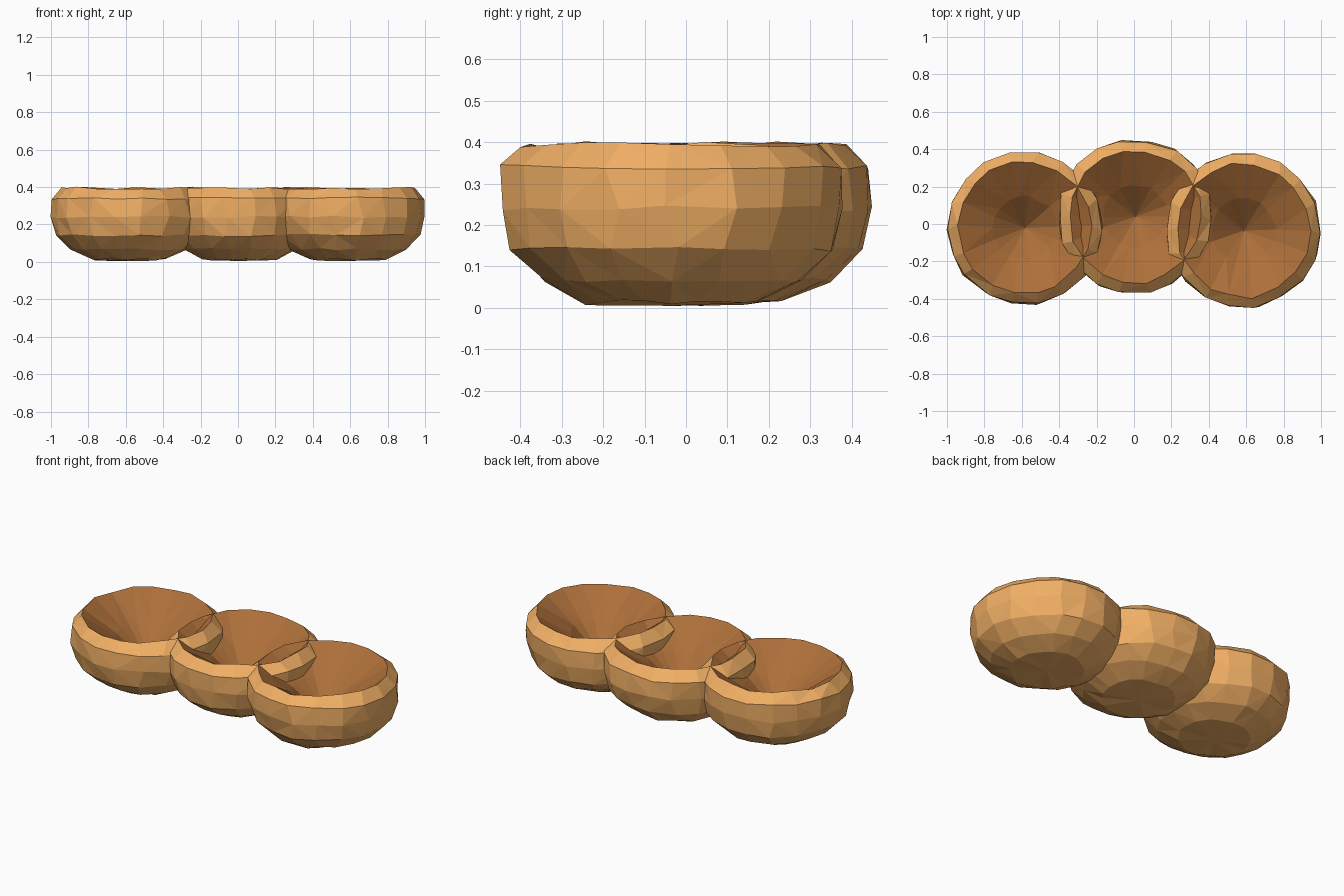
import bpy, bmesh, math, random

if "Cube" in bpy.data.objects:
    bpy.data.objects.remove(bpy.data.objects["Cube"])

random.seed(23)
SIDES = 18

# Colours for the clay outside and the darker inside
outer_mat = bpy.data.materials.new("light_clay")
outer_mat.diffuse_color = (0.88, 0.43, 0.13, 1)
outer_mat.use_nodes = True
outer_mat.node_tree.nodes["Principled BSDF"].inputs["Base Color"].default_value = outer_mat.diffuse_color
inner_mat = bpy.data.materials.new("dark_clay")
inner_mat.diffuse_color = (0.42, 0.16, 0.042, 1)
inner_mat.use_nodes = True
inner_mat.node_tree.nodes["Principled BSDF"].inputs["Base Color"].default_value = inner_mat.diffuse_color

# (radius, height) from the underside, over the rim and down the inside
PROFILE = [(0.20, 0.013), (0.31, 0.068), (0.388, 0.143),
           (0.413, 0.24), (0.411, 0.34), (0.355, 0.395), (0.17, 0.27)]
RIM = 5  # faces after this ring are the inside


def bowl(name, x, y):
    """Hand-shaped bowl: uneven lathe with a cone-like hollow."""
    bm = bmesh.new()
    wobble = [random.uniform(-0.008, 0.008) for _ in range(SIDES)]
    rings = []
    for r, z in PROFILE:
        ring = []
        for i in range(SIDES):
            a = 2 * math.pi * (i + random.uniform(-0.15, 0.15)) / SIDES
            rr = r + wobble[i] + random.uniform(-0.005, 0.005)
            zz = z + random.uniform(-0.007, 0.007)
            ring.append(bm.verts.new((x + rr * math.cos(a), y + rr * math.sin(a), zz)))
        rings.append(ring)
    bottom = bm.verts.new((x, y, 0.005))
    hollow = bm.verts.new((x + 0.005, y, 0.12))
    for i in range(SIDES):
        j = (i + 1) % SIDES
        bm.faces.new((bottom, rings[0][j], rings[0][i]))
        for k, (a, b) in enumerate(zip(rings, rings[1:])):
            f = bm.faces.new((a[i], a[j], b[j], b[i]))
            f.material_index = int(k >= RIM)
        f = bm.faces.new((rings[-1][i], rings[-1][j], hollow))
        f.material_index = 1
    bmesh.ops.triangulate(bm, faces=[f for f in bm.faces if len(f.verts) > 3])
    mesh = bpy.data.meshes.new(name)
    bm.to_mesh(mesh)
    bm.free()
    mesh.materials.append(outer_mat)
    mesh.materials.append(inner_mat)
    bpy.context.collection.objects.link(bpy.data.objects.new(name, mesh))


# Three joined bowls in a staggered row
bowl("left_bowl", -0.587, -0.02)
bowl("middle_bowl", 0.005, 0.04)
bowl("right_bowl", 0.583, -0.035)
